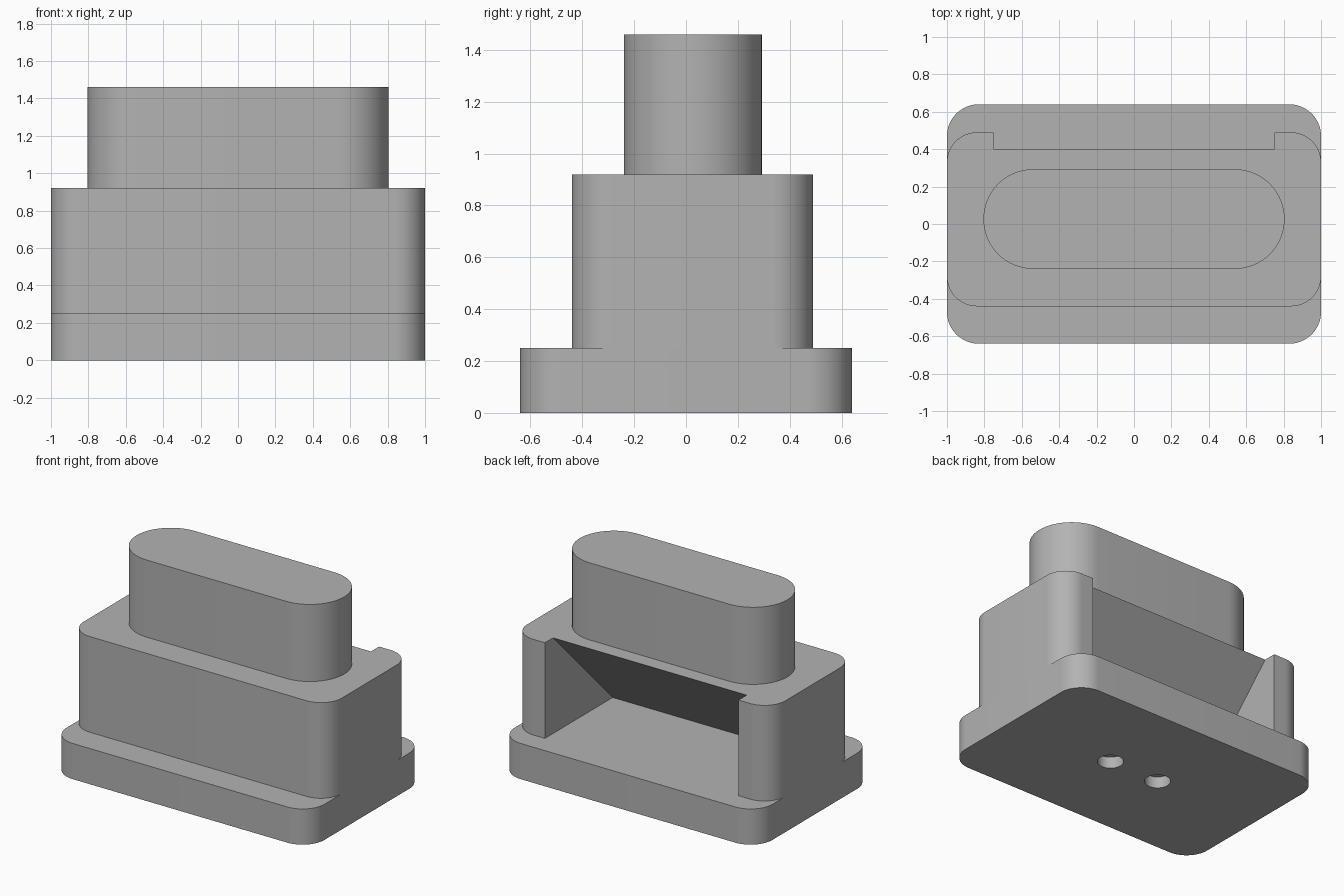
import bpy
import bmesh
from math import sin, cos, pi, radians
from mathutils import Matrix, Vector

cube = bpy.data.objects.get("Cube")
if cube:
    bpy.data.objects.remove(cube, do_unlink=True)

# Single plain grey
GREY = (0.45, 0.45, 0.45, 1.0)
grey = bpy.data.materials.new("plain grey")
grey.use_nodes = True
grey.diffuse_color = GREY
grey.node_tree.nodes["Principled BSDF"].inputs["Base Color"].default_value = GREY


def prism(name, outline, offset):
    """Extrude a closed outline of 3D points into a solid."""
    bm = bmesh.new()
    face = bm.faces.new([bm.verts.new(p) for p in outline])
    top = bmesh.ops.extrude_face_region(bm, geom=[face], use_keep_orig=True)["geom"]
    moved = [v for v in top if isinstance(v, bmesh.types.BMVert)]
    bmesh.ops.translate(bm, vec=Vector(offset), verts=moved)
    bmesh.ops.recalc_face_normals(bm, faces=bm.faces)
    mesh = bpy.data.meshes.new(name)
    bm.to_mesh(mesh)
    bm.free()
    mesh.materials.append(grey)
    obj = bpy.data.objects.new(name, mesh)
    bpy.context.collection.objects.link(obj)
    return obj


def rounded_block(name, half_x, y0, y1, z0, z1, radius, steps=16):
    """Upright block whose plan is a rectangle with round corners."""
    outline = []
    mid, half_y = (y0 + y1) / 2, (y1 - y0) / 2
    for quarter, (sx, sy) in enumerate([(1, 1), (-1, 1), (-1, -1), (1, -1)]):
        for i in range(steps + 1):
            a = (quarter + i / steps) * pi / 2
            outline.append((sx * (half_x - radius) + radius * cos(a),
                            mid + sy * (half_y - radius) + radius * sin(a), z0))
    obj = prism(name, outline, (0, 0, z1 - z0))
    bm = bmesh.new()
    bm.from_mesh(obj.data)
    bmesh.ops.remove_doubles(bm, verts=bm.verts, dist=1e-5)
    bm.to_mesh(obj.data)
    bm.free()
    return obj


def cut(obj, cutter):
    """Subtract the cutter, then discard it."""
    cutter.hide_render = True
    mod = obj.modifiers.new("cut", "BOOLEAN")
    mod.operation = "DIFFERENCE"
    mod.solver = "EXACT"
    mod.object = cutter
    bpy.context.view_layer.objects.active = obj
    bpy.ops.object.modifier_apply(modifier=mod.name)
    bpy.data.objects.remove(cutter, do_unlink=True)


# The three stacked blocks
base = rounded_block("base_plate", 1.0, -0.64, 0.64, 0.0, 0.25, 0.17)
body = rounded_block("body", 1.0, -0.44, 0.49, 0.25, 0.92, 0.16)
tower = rounded_block("upper_block", 0.805, -0.24, 0.293, 0.92, 1.46, 0.266)

# Recess in the back of the body, with a sloping inner wall
TOP_Y, FLOOR_Y = 0.40, -0.26
slope = (TOP_Y - FLOOR_Y) / (0.92 - 0.25)
low, high = 0.15, 1.0
side = [(-0.75, FLOOR_Y + slope * (low - 0.25), low), (-0.75, 0.8, low),
        (-0.75, 0.8, high), (-0.75, FLOOR_Y + slope * (high - 0.25), high)]
cut(body, prism("recess_cutter", side, (1.5, 0, 0)))

# Two blind round holes under the base
for x in (-0.195, 0.195):
    ring = [(x + 0.083 * cos(2 * pi * i / 40), 0.083 * sin(2 * pi * i / 40), -0.1)
            for i in range(40)]
    cut(base, prism("hole_cutter", ring, (0, 0, 0.18)))

# Smooth round corners, crisp edges elsewhere
for obj in (base, body, tower):
    bpy.ops.object.select_all(action="DESELECT")
    obj.select_set(True)
    bpy.context.view_layer.objects.active = obj
    bpy.ops.object.shade_smooth_by_angle(angle=radians(30))
